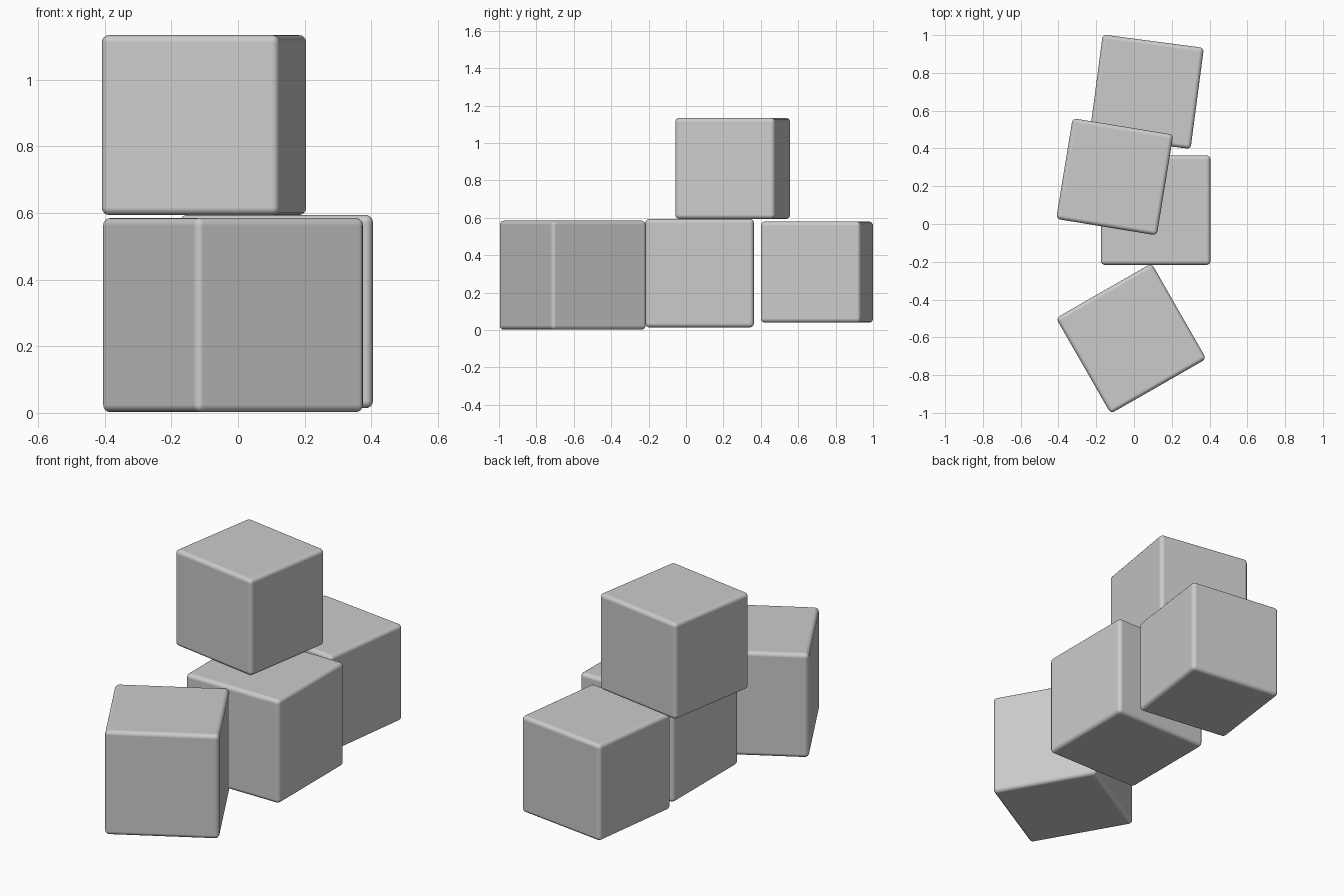
import bpy, math

if "Cube" in bpy.data.objects:
    bpy.data.objects.remove(bpy.data.objects["Cube"])

grey = bpy.data.materials.new("light grey")
grey.diffuse_color = (0.6, 0.6, 0.6, 1)
grey.use_nodes = True
grey.node_tree.nodes["Principled BSDF"].inputs["Base Color"].default_value = grey.diffuse_color


def rounded_block(name, size, center, yaw):
    """Cube with softly rounded edges, turned about the vertical axis."""
    bpy.ops.mesh.primitive_cube_add(size=size, location=center,
                                    rotation=(0, 0, math.radians(yaw)))
    ob = bpy.context.object
    ob.name = name
    ob.data.materials.append(grey)
    bevel = ob.modifiers.new("rounded edges", 'BEVEL')
    bevel.width = 0.022
    bevel.segments = 4
    bevel.harden_normals = True
    bpy.ops.object.shade_smooth()
    return ob


# Three blocks in a loose row on the ground
rounded_block("front_block", 0.583, (-0.015, -0.606, 0.2935), 29.8)
rounded_block("middle_block", 0.58, (0.115, 0.073, 0.304), 0)
rounded_block("back_block", 0.54, (0.067, 0.70, 0.31), -7.5)

# One block stacked on top
rounded_block("top_block", 0.54, (-0.102, 0.25, 0.864), -9.3)
